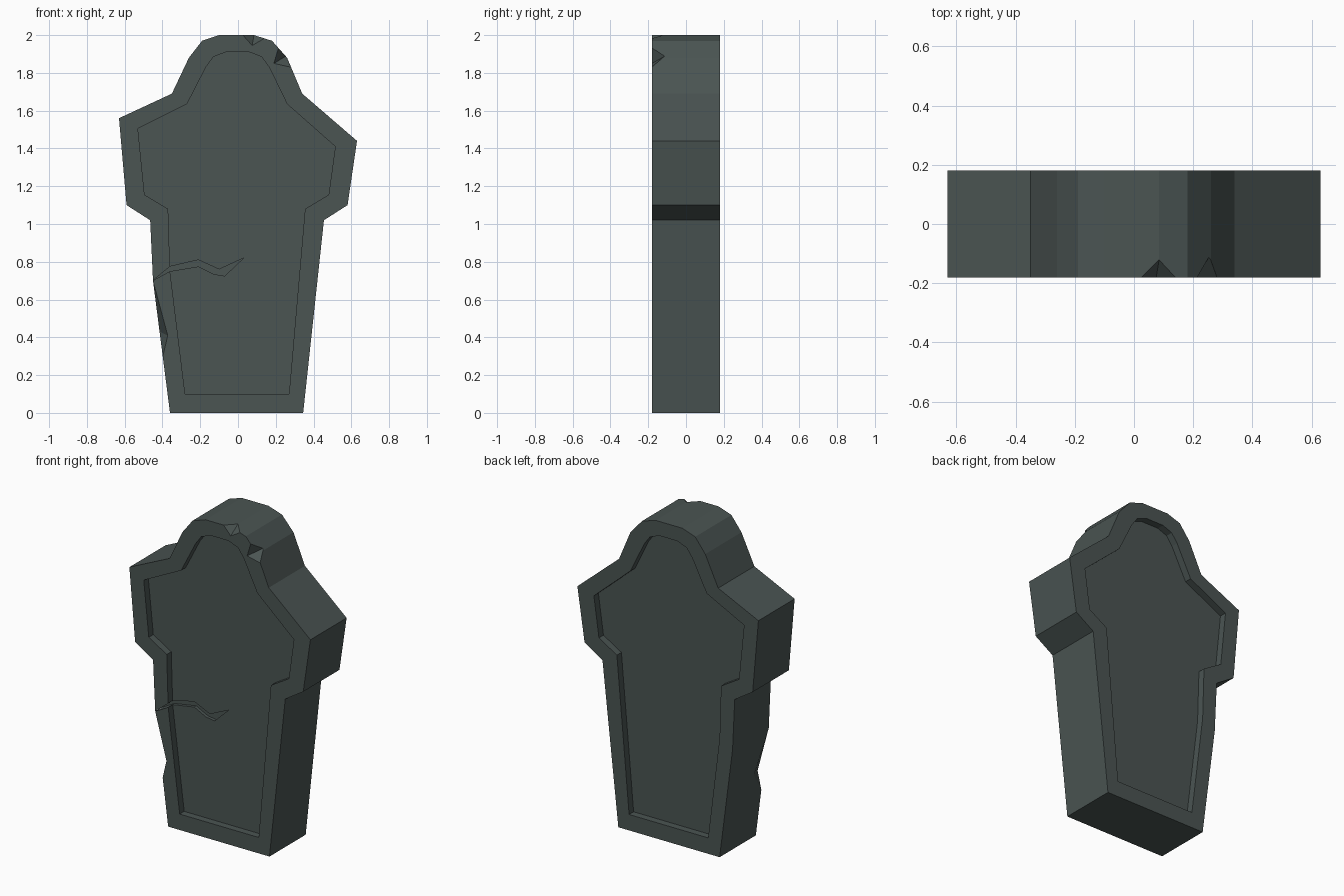
import bpy, bmesh

if "Cube" in bpy.data.objects:
    bpy.data.objects.remove(bpy.data.objects["Cube"])

stone = bpy.data.materials.new("dark grey stone")
stone.diffuse_color = (0.069, 0.089, 0.085, 1)
stone.use_nodes = True
stone.node_tree.nodes["Principled BSDF"].inputs["Base Color"].default_value = stone.diffuse_color

HALF = 0.18      # half thickness of the slab
RECESS = 0.045   # depth of the sunken panels


def new_object(name, bm):
    bmesh.ops.recalc_face_normals(bm, faces=bm.faces[:])
    me = bpy.data.meshes.new(name)
    bm.to_mesh(me)
    bm.free()
    me.materials.append(stone)
    ob = bpy.data.objects.new(name, me)
    bpy.context.collection.objects.link(ob)
    return ob


def prism(name, pts, y0, y1):
    """Extrude an x-z outline from y0 to y1."""
    bm = bmesh.new()
    f = bm.faces.new([bm.verts.new((x, y0, z)) for x, z in pts])
    ext = bmesh.ops.extrude_face_region(bm, geom=[f], use_keep_orig=True)
    verts = [v for v in ext["geom"] if isinstance(v, bmesh.types.BMVert)]
    bmesh.ops.translate(bm, vec=(0, y1 - y0, 0), verts=verts)
    return new_object(name, bm)


def hull(name, pts):
    """Convex chip cutter."""
    bm = bmesh.new()
    for p in pts:
        bm.verts.new(p)
    bmesh.ops.convex_hull(bm, input=bm.verts[:])
    return new_object(name, bm)


def cut(target, cutter):
    m = target.modifiers.new("cut", "BOOLEAN")
    m.operation = "DIFFERENCE"
    m.solver = "EXACT"
    m.object = cutter
    bpy.context.view_layer.objects.active = target
    bpy.ops.object.modifier_apply(modifier=m.name)
    bpy.data.objects.remove(cutter)


# Slab silhouette
outer = [(-.36, 0), (.345, 0), (.455, 1.02), (.58, 1.10), (.63, 1.44),
         (.34, 1.69), (.26, 1.88), (.18, 1.97), (.085, 2), (-.10, 2),
         (-.19, 1.97), (-.26, 1.88), (-.35, 1.69), (-.63, 1.56),
         (-.59, 1.10), (-.465, 1.02), (-.45, .70)]
slab = prism("tombstone_slab", outer, -HALF, HALF)

# Sunken panels, front and back
inner = [(-.28, .10), (.27, .10), (.355, 1.08), (.48, 1.155), (.515, 1.41),
         (.26, 1.635), (.165, 1.83), (.125, 1.885), (.06, 1.91),
         (-.065, 1.91), (-.13, 1.885), (-.17, 1.83), (-.27, 1.635),
         (-.53, 1.505), (-.495, 1.155), (-.37, 1.08), (-.36, .75)]
for s in (-1, 1):
    cut(slab, prism("panel_cutter", inner, s * (HALF - RECESS), s * (HALF + .1)))

# Crack across the front
crack = [(-.452, .70), (-.36, .775), (-.21, .81), (-.10, .76), (.03, .82),
         (-.07, .725), (-.13, .735), (-.21, .775), (-.36, .75)]
cut(slab, prism("crack_cutter", crack, -HALF - .1, -HALF + RECESS + .02))

# Chips along the front edge: two on the crown, one on the left side
F = -HALF
cut(slab, hull("crown_chip", [(.025, F, 2.001), (.14, F, 1.983), (.075, F, 1.945),
                              (.085, -.12, 2.001), (.085, F - .05, 2.05)]))
cut(slab, hull("shoulder_chip", [(.215, F, 1.935), (.28, F, 1.83), (.19, F, 1.85),
                                 (.255, -.11, 1.89), (.31, F - .05, 1.92)]))
cut(slab, hull("side_chip", [(-.45, F, .70), (-.40, F, .29), (-.372, F, .41), (-.397, F, .48),
                             (-.416, -.08, .43), (-.50, F - .05, .45)]))
